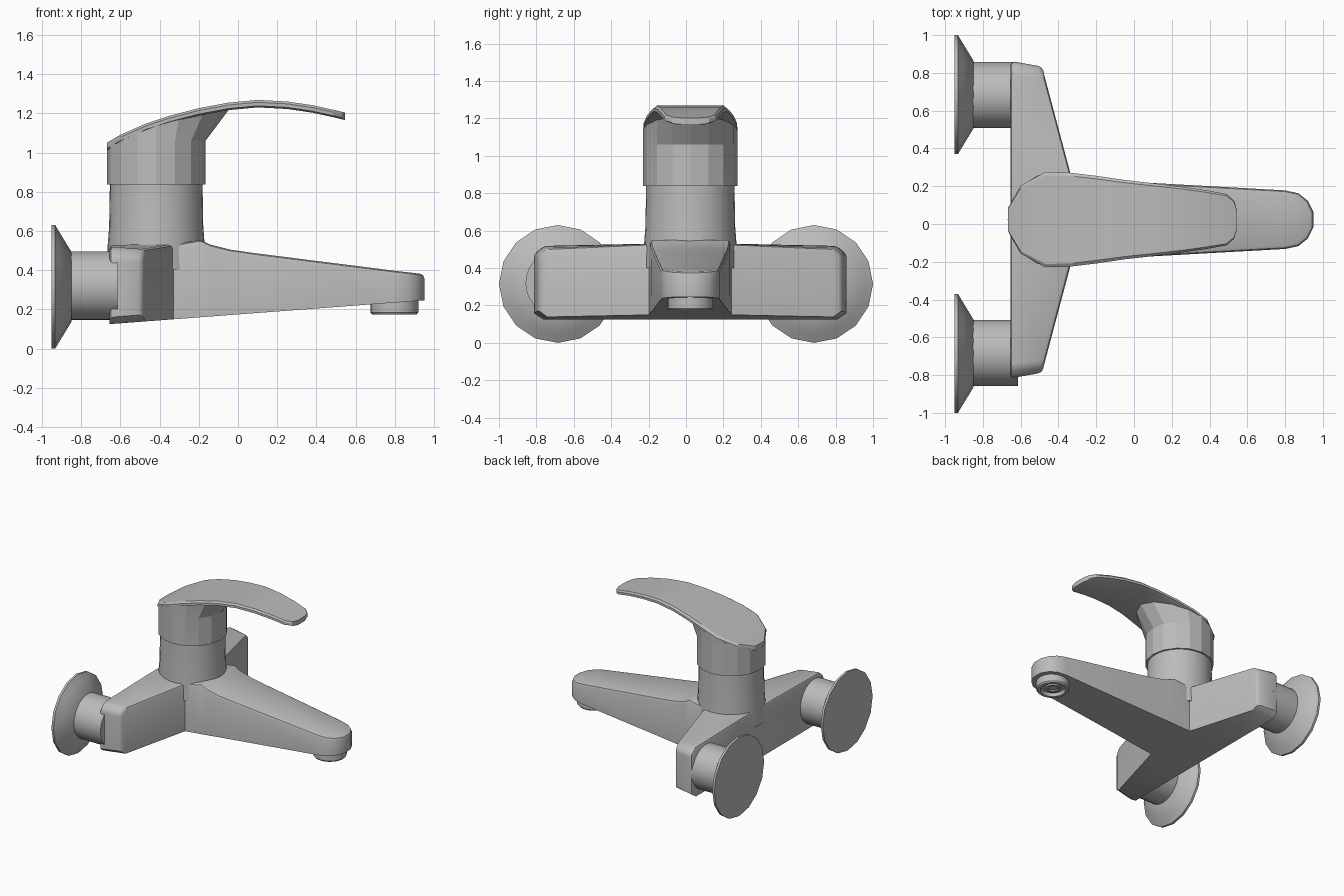
import bpy, bmesh, math
from mathutils import Matrix, Vector

cube = bpy.data.objects.get("Cube")
if cube:
    bpy.data.objects.remove(cube, do_unlink=True)

chrome = bpy.data.materials.new("chrome grey")
chrome.use_nodes = True
GREY = (0.5, 0.5, 0.5, 1)
chrome.diffuse_color = GREY
chrome.node_tree.nodes["Principled BSDF"].inputs["Base Color"].default_value = GREY

CY = 0.023          # tap body sits slightly off the centre line
COL_X = -0.417      # axis of the upright column


def finish(name, bm, smooth=35):
    bmesh.ops.recalc_face_normals(bm, faces=bm.faces)
    mesh = bpy.data.meshes.new(name)
    bm.to_mesh(mesh)
    bm.free()
    mesh.materials.append(chrome)
    obj = bpy.data.objects.new(name, mesh)
    bpy.context.collection.objects.link(obj)
    bpy.ops.object.select_all(action='DESELECT')
    obj.select_set(True)
    bpy.context.view_layer.objects.active = obj
    bpy.ops.object.shade_smooth_by_angle(angle=math.radians(smooth))
    return obj


def loft(name, rings, smooth=35):
    """Skin a list of closed rings and cap both ends."""
    bm = bmesh.new()
    rows = [[bm.verts.new(p) for p in ring] for ring in rings]
    n = len(rows[0])
    for a, b in zip(rows, rows[1:]):
        for i in range(n):
            j = (i + 1) % n
            bm.faces.new((a[i], a[j], b[j], b[i]))
    bm.faces.new(rows[0])
    bm.faces.new(rows[-1])
    return finish(name, bm, smooth)


def lathe(name, profile, origin, along_x=False, sides=32):
    """Turn (radius, height) pairs about z, or about x."""
    turn = Matrix.Rotation(math.pi / 2, 3, 'Y') if along_x else Matrix.Identity(3)
    rings = []
    for r, h in profile:
        ring = []
        for i in range(sides):
            a = math.tau * i / sides
            ring.append(Vector(origin) + turn @ Vector((r * math.cos(a), r * math.sin(a), h)))
        rings.append(ring)
    return loft(name, rings)


# Wall flanges and inlet pipes
for side, s in (("left", 1), ("right", -1)):
    centre = (0, s * 0.685, 0.315)
    lathe(side + "_flange", [(0.315, -0.95), (0.315, -0.932), (0.27, -0.905), (0.18, -0.85)],
          centre, True, 16)
    lathe(side + "_inlet_pipe", [(0.175, -0.88), (0.175, -0.615)], (0, s * 0.683, 0.32), True, 28)

# Body: spout strip with an arm on each side, in plan (x, half width, top height)
spout = [(-0.655, 0.25, 0.53), (-0.33, 0.22, 0.53), (-0.19, 0.213, 0.555), (-0.14, 0.21, 0.53),
         (-0.04, 0.203, 0.505), (0.1, 0.194, 0.485), (0.8, 0.155, 0.397), (0.87, 0.14, 0.389),
         (0.92, 0.1, 0.383), (0.95, 0.04, 0.38)]
arm = [((-0.655, 0.785, 0.52), (-0.475, 0.765, 0.505)),
       ((-0.655, 0.84, 0.475), (-0.485, 0.81, 0.465))]
bm = bmesh.new()
pairs = {s: [bm.verts.new((x, s * w, z)) for x, w, z in spout] for s in (1, -1)}
left, right = pairs[1], pairs[-1]
for i in range(len(spout) - 1):
    bm.faces.new((left[i], right[i], right[i + 1], left[i + 1]))
for s in (1, -1):
    back, front = pairs[s][:2]
    for pb, pf in arm:
        nb, nf = (bm.verts.new((x, s * y, z)) for x, y, z in (pb, pf))
        bm.faces.new((back, front, nf, nb))
        back, front = nb, nf
geo = bmesh.ops.extrude_face_region(bm, geom=bm.faces[:])["geom"]
under = {v for v in geo if isinstance(v, bmesh.types.BMVert)}
for v in under:
    v.co.z = 0.125 + 0.0756 * (v.co.x + 0.655)
    if abs(v.co.y) > 0.8:
        v.co.z += 0.035
bmesh.ops.recalc_face_normals(bm, faces=bm.faces)
soft = [e for e in bm.edges if len(e.link_faces) == 2 and e.is_convex
        and e.calc_face_angle() > 0.6 and not under.issuperset(e.verts)]
bmesh.ops.bevel(bm, geom=soft, offset=0.022, segments=2, profile=0.5,
                affect='EDGES', clamp_overlap=True)
bmesh.ops.translate(bm, verts=bm.verts, vec=(0, CY, 0))
finish("body_and_spout", bm, 40)

# Upright column with a slight flare at its foot
lathe("column", [(0.25, 0.4), (0.247, 0.53), (0.24, 0.62), (0.236, 0.85)], (COL_X, CY, 0))

# Outlet under the spout tip, with a recessed strainer
lathe("outlet", [(0.122, 0.26), (0.122, 0.185), (0.114, 0.175), (0.092, 0.175), (0.085, 0.2)],
      (0.797, CY, 0), sides=28)
lathe("strainer", [(0.055, 0.21), (0.055, 0.188), (0.04, 0.188), (0.035, 0.195)],
      (0.797, CY, 0), sides=20)

# Lever: (x, half width, top height)
lever = [(-0.668, 0.06, 1.05), (-0.6, 0.18, 1.09), (-0.47, 0.252, 1.147), (-0.35, 0.25, 1.187),
         (-0.2, 0.232, 1.226), (-0.05, 0.21, 1.254), (0.1, 0.193, 1.268), (0.25, 0.175, 1.26),
         (0.38, 0.156, 1.241), (0.49, 0.136, 1.217), (0.53, 0.1, 1.207), (0.545, 0.05, 1.203)]
section = [(-0.93, 0), (0.93, 0), (1, -0.012), (1, -0.03), (0.85, -0.038),
           (-0.85, -0.038), (-1, -0.03), (-1, -0.012)]
loft("lever", [[(x, CY + w * f, z + dz) for f, dz in section] for x, w, z in lever], 25)


def lever_top(x):
    for (x0, _, z0), (x1, _, z1) in zip(lever, lever[1:]):
        if x <= x1:
            return z0 + (z1 - z0) * max(0, x - x0) / (x1 - x0)
    return lever[-1][2]


# Faceted handle hub, leaning forward into the lever
SIDES = 16
rings = [[], [], []]
for i in range(SIDES):
    a = math.tau * i / SIDES
    c = math.cos(a)
    x, y = COL_X + 0.252 * c, CY + 0.252 * math.sin(a)
    lean = x + 0.13 * max(0, c) ** 2
    rings[0].append((x, y, 0.838))
    rings[1].append((x, y, min(1.06, lever_top(x) - 0.06)))
    rings[2].append((lean, y, lever_top(lean) - 0.022))
loft("handle_hub", rings, 15)
